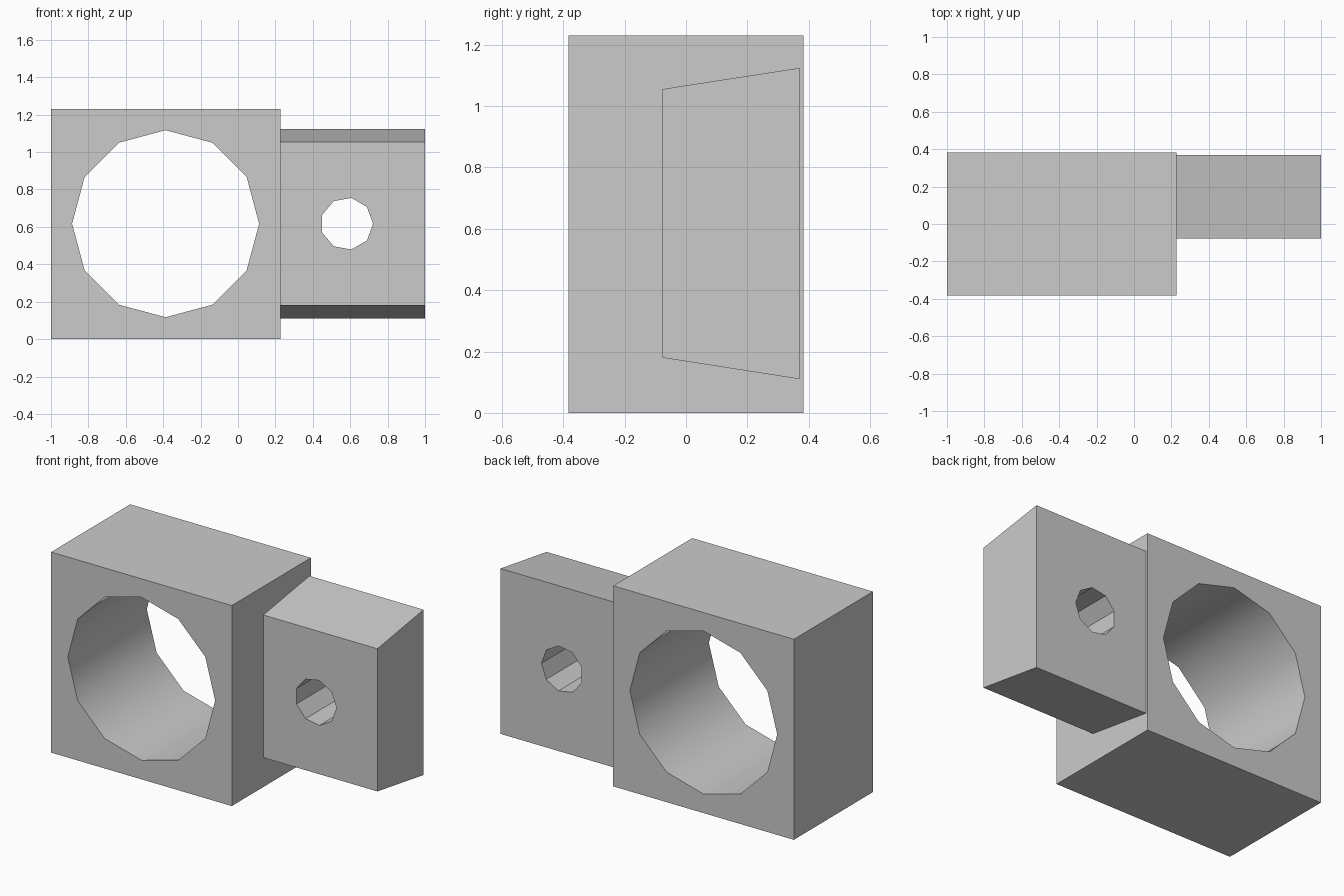
import bpy, bmesh, math
from mathutils import Matrix

cube = bpy.data.objects.get("Cube")
if cube:
    bpy.data.objects.remove(cube, do_unlink=True)

grey = bpy.data.materials.new("light grey")
grey.use_nodes = True
COLOR = (0.6, 0.6, 0.6, 1)
grey.diffuse_color = COLOR
grey.node_tree.nodes["Principled BSDF"].inputs["Base Color"].default_value = COLOR


def make_object(name, bm):
    bmesh.ops.recalc_face_normals(bm, faces=bm.faces)
    mesh = bpy.data.meshes.new(name)
    bm.to_mesh(mesh)
    bm.free()
    mesh.materials.append(grey)
    obj = bpy.data.objects.new(name, mesh)
    bpy.context.collection.objects.link(obj)
    return obj


def extruded_block(name, profile, x0, x1):
    """Extrude a (y, z) profile along x."""
    bm = bmesh.new()
    face = bm.faces.new([bm.verts.new((x0, y, z)) for y, z in profile])
    side = bmesh.ops.extrude_face_region(bm, geom=[face])["geom"]
    verts = [v for v in side if isinstance(v, bmesh.types.BMVert)]
    bmesh.ops.translate(bm, verts=verts, vec=(x1 - x0, 0, 0))
    return make_object(name, bm)


def drill(obj, x, z, radius, sides):
    """Cut a front-to-back hole with its first corner pointing to +x."""
    bm = bmesh.new()
    bmesh.ops.create_cone(bm, cap_ends=True, segments=sides,
                          radius1=radius, radius2=radius, depth=2)
    # Put the first corner on +x whatever the primitive's start angle is
    first = max(bm.verts, key=lambda v: v.co.x)
    turn = Matrix.Rotation(-math.atan2(first.co.y, first.co.x), 4, "Z")
    place = Matrix.Translation((x, 0, z)) @ Matrix.Rotation(math.pi / 2, 4, "X")
    bmesh.ops.transform(bm, matrix=place @ turn, verts=bm.verts)
    cutter = make_object("hole_cutter", bm)
    cutter.hide_render = True

    mod = obj.modifiers.new("hole", "BOOLEAN")
    mod.operation = "DIFFERENCE"
    mod.solver = "EXACT"
    mod.object = cutter
    bpy.ops.object.select_all(action="DESELECT")
    obj.select_set(True)
    bpy.context.view_layer.objects.active = obj
    bpy.ops.object.modifier_apply(modifier=mod.name)
    bpy.data.objects.remove(cutter, do_unlink=True)
    # The wide bore shades round, the small hole stays faceted
    bpy.ops.object.shade_smooth_by_angle(angle=math.radians(35))


# Main square block with the wide bore
depth, height = 0.383, 1.23
block = extruded_block("main_block", [(-depth, 0), (depth, 0),
                                      (depth, height), (-depth, height)], -1, 0.226)
drill(block, -0.387, 0.617, 0.5, 12)

# Tapered side tab with the small hole
tab = extruded_block("side_tab", [(-0.077, 0.18), (0.37, 0.11),
                                  (0.37, 1.124), (-0.077, 1.055)], 0.226, 1)
drill(tab, 0.582, 0.617, 0.14, 9)
